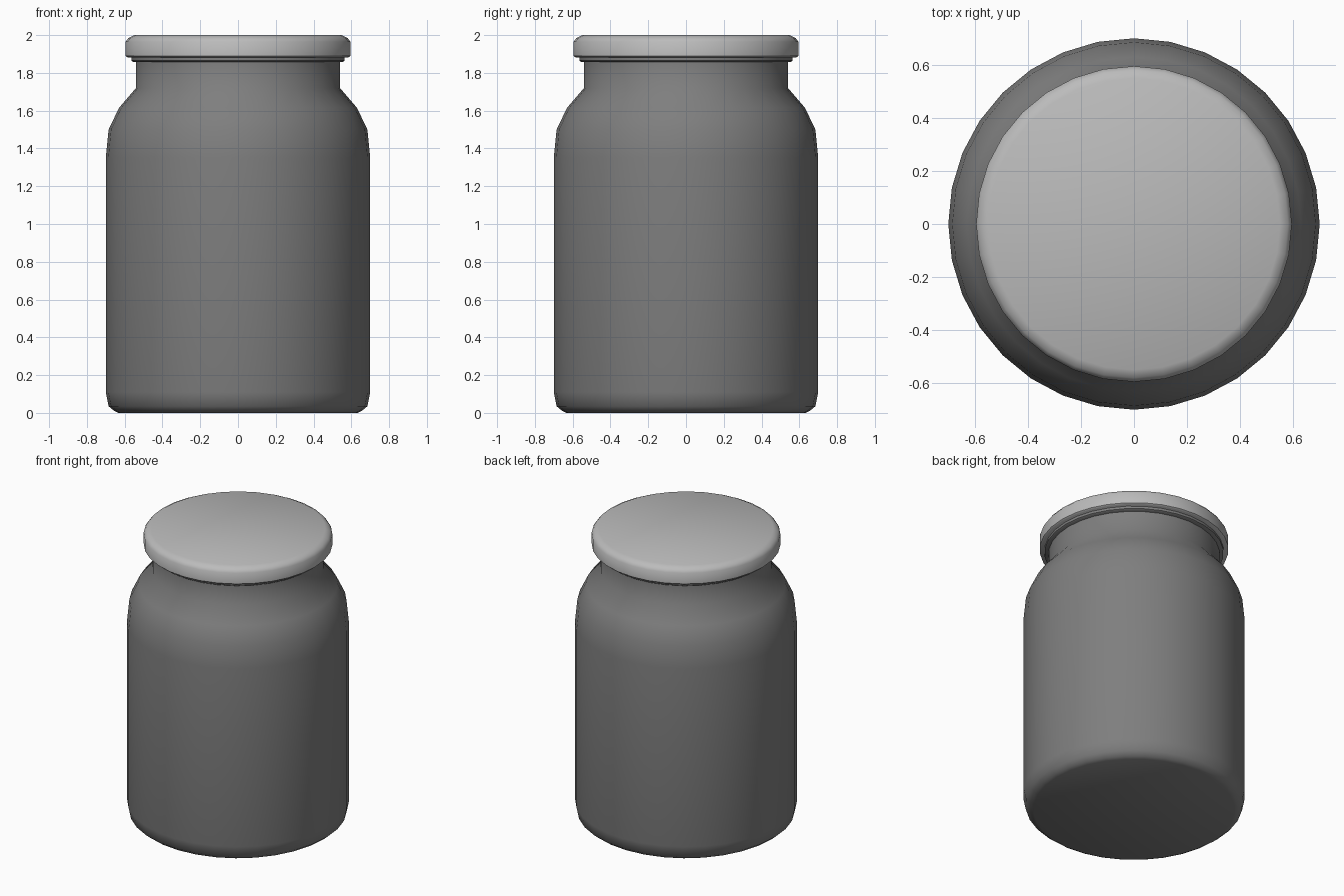
import bpy, bmesh, math

cube = bpy.data.objects.get("Cube")
if cube:
    bpy.data.objects.remove(cube, do_unlink=True)

SIDES = 32


def material(name, grey):
    mat = bpy.data.materials.new(name)
    mat.use_nodes = True
    colour = (grey, grey, grey, 1)
    mat.diffuse_color = colour
    mat.node_tree.nodes["Principled BSDF"].inputs["Base Color"].default_value = colour
    return mat


def lathe(name, profile, mat, angle):
    """Turn a (radius, height) profile around z and cap both ends."""
    bm = bmesh.new()
    rings = []
    for r, z in profile:
        rings.append([bm.verts.new((r * math.cos(math.tau * i / SIDES),
                                    r * math.sin(math.tau * i / SIDES), z))
                      for i in range(SIDES)])
    for low, high in zip(rings, rings[1:]):
        for i in range(SIDES):
            j = (i + 1) % SIDES
            bm.faces.new((low[i], low[j], high[j], high[i]))
    bm.faces.new(rings[0][::-1])
    bm.faces.new(rings[-1])
    mesh = bpy.data.meshes.new(name)
    bm.to_mesh(mesh)
    bm.free()
    mesh.materials.append(mat)
    obj = bpy.data.objects.new(name, mesh)
    bpy.context.collection.objects.link(obj)
    bpy.ops.object.select_all(action='DESELECT')
    obj.select_set(True)
    bpy.context.view_layer.objects.active = obj
    bpy.ops.object.shade_smooth_by_angle(angle=math.radians(angle))
    return obj


dark = material("dark grey", 0.21)
light = material("light grey", 0.5)

# Jar body with rounded base, sloping shoulder and straight neck
lathe("jar_body", [(0.635, 0), (0.655, 0.01), (0.685, 0.035), (0.70, 0.11),
                   (0.70, 1.35), (0.685, 1.50), (0.63, 1.615),
                   (0.54, 1.72), (0.54, 1.87)], dark, 50)

# Thin sealing ring under the lid
lathe("seal_ring", [(0.555, 1.858), (0.565, 1.865), (0.565, 1.885)], dark, 50)

# Lid with a bevelled upper edge
lathe("lid", [(0.585, 1.882), (0.595, 1.89), (0.595, 1.965),
              (0.58, 1.985), (0.55, 2.0)], light, 50)
